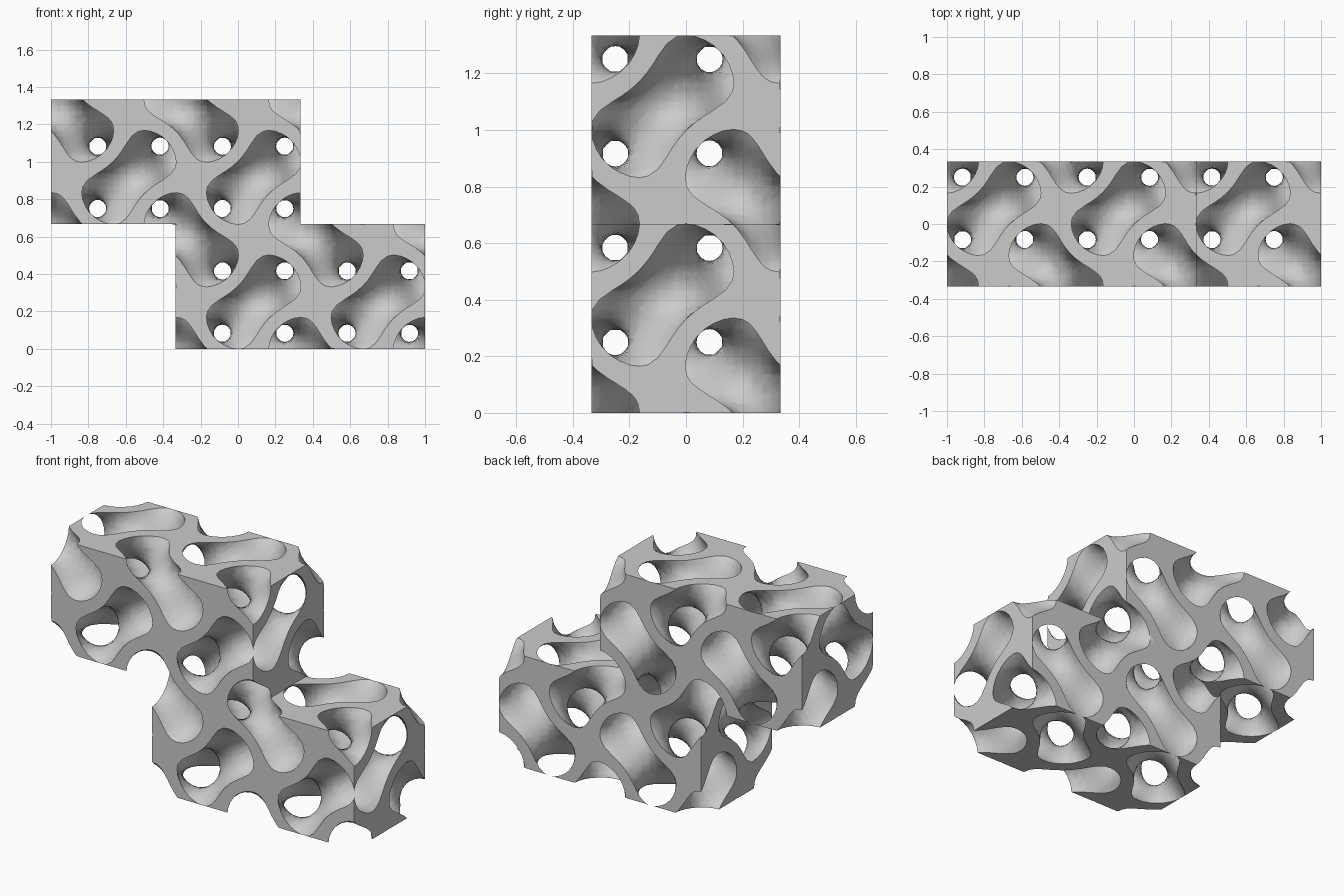
import bpy, bmesh
from math import sin, cos, pi
from itertools import permutations
from collections import Counter

if "Cube" in bpy.data.objects:
    bpy.data.objects.remove(bpy.data.objects["Cube"])

CELL = 2 / 3          # gyroid period and cube size
N = 20                # grid steps per cube
T = 0.48              # half thickness of the gyroid sheet
BLOCKS = [(0, 1), (1, 1), (1, 0), (2, 0)]   # (x, z) cubes of the zigzag block


def wave(p):
    x, y, z = (2 * pi * c / N + pi / 4 for c in p)
    return sin(x) * cos(y) + sin(y) * cos(z) + sin(z) * cos(x)


def place(p):
    return (p[0] * CELL / N - 1, p[1] * CELL / N - CELL / 2, p[2] * CELL / N)


bm = bmesh.new()
field, verts = {}, {}


def f(p):
    if p not in field:
        field[p] = wave(p)
    return field[p]


def corner(p):
    if p not in verts:
        verts[p] = bm.verts.new(place(p))
    return verts[p]


def crossing(a, b, level):
    # Shared vertex where the field reaches the level on a grid edge
    a, b = sorted((a, b))
    key = (a, b, level)
    if key not in verts:
        s = (level - f(a)) / (f(b) - f(a))
        verts[key] = bm.verts.new(place([i + s * (j - i) for i, j in zip(a, b)]))
    return verts[key]


def sheet(tet, level):
    # One piece of the curved wall inside a tetrahedron
    lo = [p for p in tet if f(p) < level]
    hi = [p for p in tet if f(p) >= level]
    if not lo or not hi:
        return
    if len(lo) == 2:
        (a, b), (c, d) = lo, hi
        pairs = [(a, c), (a, d), (b, d), (b, c)]
    else:
        pairs = [(p, q) for p in lo for q in hi]
    bm.faces.new([crossing(p, q, level) for p, q in pairs])


def cap(tri):
    # Part of a flat outer triangle that lies within the sheet thickness
    ring = []
    for a, b in zip(tri, tri[1:] + tri[:1]):
        if -T <= f(a) < T:
            ring.append(corner(a))
        levels = [-T, T] if f(a) < f(b) else [T, -T]
        ring += [crossing(a, b, c) for c in levels if (f(a) < c) != (f(b) < c)]
    if len(ring) > 2:
        bm.faces.new(ring)


# Curved walls, with each grid cube split into six tetrahedra
sides = Counter()
orders = list(permutations(range(3)))
for bx, bz in BLOCKS:
    for i in range(N):
        for j in range(N):
            for k in range(N):
                base = (bx * N + i, j, bz * N + k)
                for order in orders:
                    p, tet = list(base), [base]
                    for axis in order:
                        p[axis] += 1
                        tet.append(tuple(p))
                    sheet(tet, T)
                    sheet(tet, -T)
                    for n in range(4):
                        sides[tuple(tet[:n] + tet[n + 1:])] += 1

# Flat outer faces: triangles used by one tetrahedron only
for tri, uses in sides.items():
    if uses == 1:
        cap(tri)

bmesh.ops.remove_doubles(bm, verts=bm.verts, dist=0.002)
bmesh.ops.recalc_face_normals(bm, faces=bm.faces)
mesh = bpy.data.meshes.new("gyroid_block")
bm.to_mesh(mesh)
bm.free()
block = bpy.data.objects.new("gyroid_block", mesh)
bpy.context.collection.objects.link(block)
bpy.context.view_layer.objects.active = block
block.select_set(True)
bpy.ops.object.shade_smooth_by_angle(angle=pi / 6)
